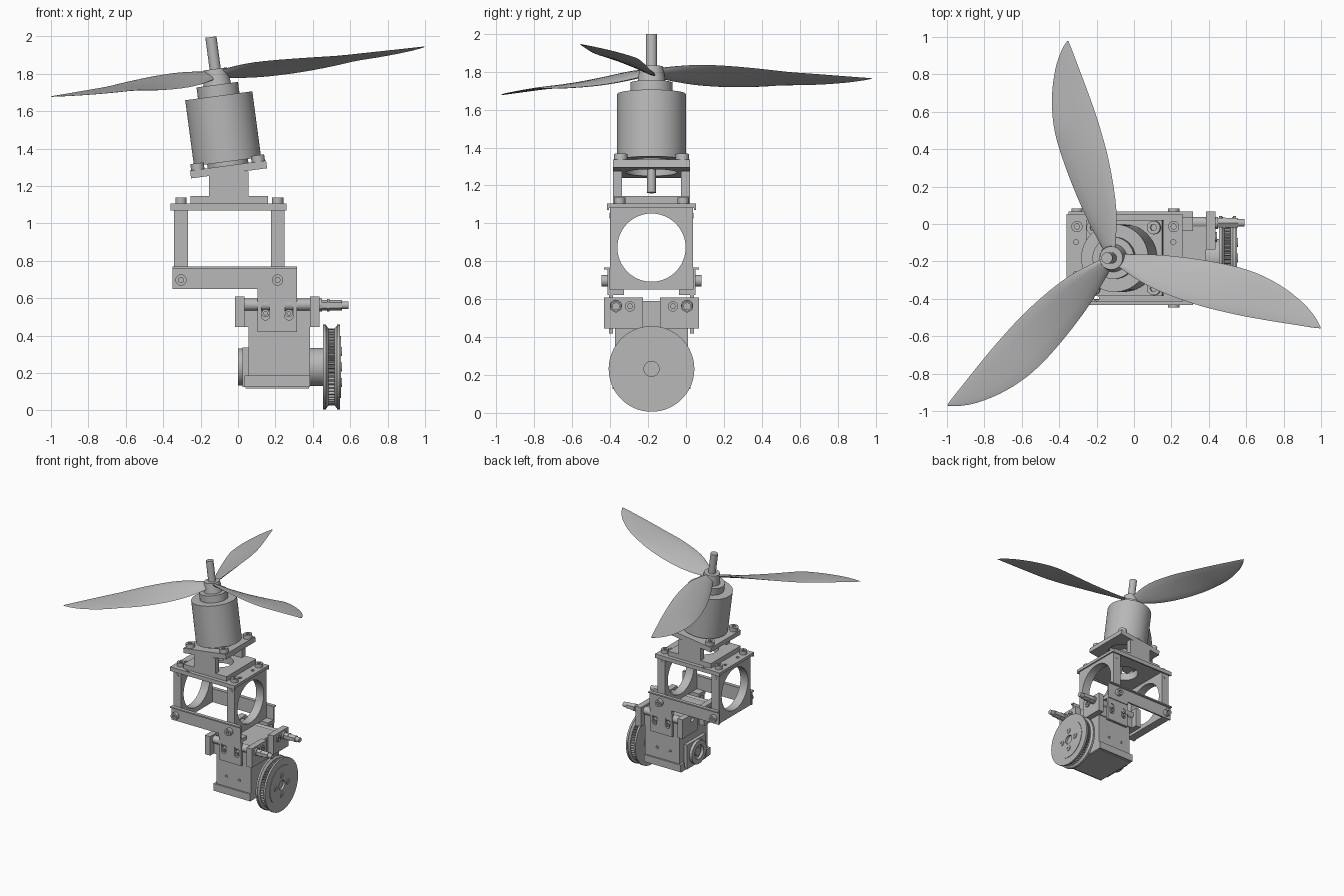
import bpy, bmesh, math
from mathutils import Matrix, Vector

cube = bpy.data.objects.get("Cube")
if cube:
    bpy.data.objects.remove(cube, do_unlink=True)

CY = -0.182                      # the mechanism's symmetry plane in y
SIDES = ((-1, "front"), (1, "back"))
I = Matrix.Identity(4)
ROT = {"x": (90, 0, 90), "y": (90, 0, 0), "z": (0, 0, 0)}


def material(name, colour):
    m = bpy.data.materials.new(name)
    m.use_nodes = True
    m.diffuse_color = colour
    m.node_tree.nodes["Principled BSDF"].inputs["Base Color"].default_value = colour
    return m


METAL = material("plain grey metal", (0.48, 0.48, 0.48, 1))


def add(name, mesh, angle=30):
    mesh.materials.clear()
    mesh.materials.append(METAL)
    mesh.shade_smooth()
    mesh.set_sharp_from_angle(angle=math.radians(angle))
    ob = bpy.data.objects.new(name, mesh)
    bpy.context.collection.objects.link(ob)
    return ob


def from_bmesh(name, bm, angle=30):
    bmesh.ops.recalc_face_normals(bm, faces=bm.faces)
    mesh = bpy.data.meshes.new(name)
    bm.to_mesh(mesh)
    bm.free()
    return add(name, mesh, angle)


def axis_matrix(axis):
    m = Matrix.Identity(3)
    for a, d in zip("XYZ", ROT[axis]):
        m = Matrix.Rotation(math.radians(d), 3, a) @ m
    return m.to_4x4()


def box(name, x, y, z, m=I):
    bm = bmesh.new()
    size = [b - a for a, b in (x, y, z)]
    mid = [(a + b) / 2 for a, b in (x, y, z)]
    bmesh.ops.create_cube(bm, size=1, matrix=m @ Matrix.Translation(mid) @ Matrix.Diagonal((*size, 1)))
    return from_bmesh(name, bm)


def pair_box(name, x, inner, outer, z):
    for s, side in SIDES:
        box(f"{side}_{name}", x, sorted((CY + s * inner, CY + s * outer)), z)


def rod(name, start, axis, length, r, m=I, sides=32, r2=None):
    bm = bmesh.new()
    mat = m @ Matrix.Translation(start) @ axis_matrix(axis) @ Matrix.Translation((0, 0, length / 2))
    bmesh.ops.create_cone(bm, cap_ends=True, segments=sides, radius1=r,
                          radius2=r if r2 is None else r2, depth=abs(length), matrix=mat)
    return from_bmesh(name, bm)


def circle(cx, cy, r, n=32, stretch=0):
    pts = [(cx + r * math.cos(t), cy + r * math.sin(t)) for t in (2 * math.pi * i / n for i in range(n))]
    return [(px, py + math.copysign(stretch, py - cy)) for px, py in pts]


def rect(x0, x1, y0, y1):
    return [(x0, y0), (x1, y0), (x1, y1), (x0, y1)]


def plate(name, axis, at, thick, outline, holes=(), m=I):
    """Flat sheet with holes, facing along an axis and centred at that offset."""
    cu = bpy.data.curves.new(name, "CURVE")
    cu.dimensions, cu.fill_mode, cu.extrude = "2D", "BOTH", thick / 2
    for pts in (outline, *holes):
        sp = cu.splines.new("POLY")
        sp.points.add(len(pts) - 1)
        for p, (a, b) in zip(sp.points, pts):
            p.co = (a, b, 0, 1)
        sp.use_cyclic_u = True
    tmp = bpy.data.objects.new(name, cu)
    bpy.context.collection.objects.link(tmp)
    mesh = bpy.data.meshes.new_from_object(tmp.evaluated_get(bpy.context.evaluated_depsgraph_get()))
    bpy.data.objects.remove(tmp)
    bpy.data.curves.remove(cu)
    shift = Vector([at if a == axis else 0 for a in "xyz"])
    mesh.transform(m @ Matrix.Translation(shift) @ axis_matrix(axis))
    return add(name, mesh)


def screw(name, start, axis, length, r, m=I):
    """Socket head: a short ring with a recessed hexagon."""
    a = "xyz".index(axis)
    flat = [c for i, c in enumerate(start) if i != a]
    sign = -1 if axis == "y" else 1
    plate(name, axis, start[a] + sign * length / 2, abs(length), circle(*flat, r, 20),
          [circle(*flat, r * 0.5, 6)], m)
    rod(name + "_core", start, axis, length * 0.4, r * 0.6, m, 12)


# Tilted motor
T = Matrix.Translation((-0.056, CY, 1.33)) @ Matrix.Rotation(math.radians(-7.6), 4, "Y")
rod("motor_can", (0, 0, 0), "z", 0.355, 0.181, T, 64)
rod("motor_cap", (0, 0, 0.355), "z", 0.06, 0.112, T, 48)
rod("propeller_hub", (0, 0, 0.41), "z", 0.09, 0.075, T, 40, 0.062)
rod("motor_shaft", (0, 0, 0.4), "z", 0.272, 0.03, T)
rod("motor_rear_shaft", (0, 0, -0.17), "z", 0.18, 0.023, T)
rod("motor_rear_boss", (0, 0, -0.03), "z", 0.035, 0.11, T, 48)
plate("motor_mount_plate", "z", -0.042, 0.042, rect(-0.205, 0.205, -0.203, 0.203), [circle(0, 0, 0.135, 48)], T)
for sx in (-1, 1):
    for sy in (-1, 1):
        screw("motor_mount_screw", (sx * 0.163, sy * 0.163, -0.021), "z", 0.034, 0.036, T)

# Propeller blades: station radius, trailing edge, leading edge
STATIONS = [(0.04, -0.03, 0.035), (0.25, -0.08, 0.1), (0.5, -0.091, 0.15), (0.72, -0.075, 0.171),
            (0.9, -0.05, 0.15), (1.05, -0.025, 0.1), (1.14, -0.01, 0.047), (1.185, 0.0, 0.006)]


def smooth_stations(steps=4):
    v = [Vector(s) for s in STATIONS]
    for i in range(len(v) - 1):
        a, b, c, d = v[max(i - 1, 0)], v[i], v[i + 1], v[min(i + 2, len(v) - 1)]
        for k in range(steps):
            t = k / steps
            yield b + 0.5 * t * (c - a + t * (2 * a - 5 * b + 4 * c - d + t * (3 * (b - c) + d - a)))
    yield v[-1]


def blade(name, angle):
    bm = bmesh.new()
    rings = []
    for r, lo, hi in smooth_stations():
        u = r / 1.185
        slope = 0.62 - 0.47 * min(1, u * 1.6)
        thick = 0.013 * (1 - u) + 0.002
        ring = []
        for k in range(12):
            a = 2 * math.pi * k / 12
            p = (lo + hi) / 2 + (hi - lo) / 2 * math.cos(a)
            ring.append(bm.verts.new((r, p, 0.47 - slope * p + thick * math.sin(a))))
        rings.append(ring)
    for a, b in zip(rings, rings[1:]):
        for k in range(12):
            bm.faces.new((a[k], a[k - 1], b[k - 1], b[k]))
    bm.faces.new(rings[0])
    bm.faces.new(rings[-1])
    bm.transform(T @ Matrix.Rotation(math.radians(angle), 4, "Z"))
    from_bmesh(name, bm, 60)


for i in range(3):
    blade(f"propeller_blade_{i + 1}", 101.5 + 120 * i)

# Motor bracket
plate("bracket_foot", "z", 1.125, 0.04, rect(-0.255, 0.16, CY - 0.203, CY + 0.203), [circle(-0.05, CY, 0.11, 40)])
pair_box("bracket_web", (-0.155, 0.055), 0.155, 0.203, (1.14, 1.277))

# Upper frame
small = [circle(x, CY + s * h, 0.014, 12) for x, h in ((-0.31, 0.085), (0.21, 0.085), (-0.2, 0.215)) for s in (-1, 1)]
plate("frame_top_plate", "z", 1.093, 0.024, rect(-0.36, 0.26, CY - 0.235, CY + 0.235),
      [circle(-0.05, CY, 0.11, 40)] + small)
pair_box("top_plate_lip", (-0.36, 0.26), 0.223, 0.235, (1.07, 1.085))
for x, side in ((-0.305, "right"), (0.212, "left")):
    plate(f"{side}_frame_wall", "x", x, 0.073, rect(CY - 0.218, CY + 0.218, 0.65, 1.085),
          [circle(CY, 0.872, 0.18, 64)])
    for s, end in SIDES:
        y = CY + s * 0.168
        screw(f"{side}_{end}_top_screw", (x, y, 1.105), "z", 0.032, 0.03)
        screw(f"{side}_{end}_rail_screw", (x, CY + s * 0.23, 0.697), "y", -s * 0.034, 0.03)
        rod(f"{side}_{end}_wall_screw", (x, CY + s * 0.216, 1.04), "y", -s * 0.006, 0.014, sides=16)

# Lower rails with bent lips and hanging tongues
pair_box("rail", (-0.35, 0.315), 0.218, 0.232, (0.65, 0.765))
pair_box("rail_lip", (-0.35, 0.315), 0.22, 0.25, (0.757, 0.768))
pair_box("rail_bend", (0.105, 0.315), 0.145, 0.232, (0.622, 0.652))
for s, side in SIDES:
    slots = [circle(x, 0.53, 0.022, 20, 0.025) for x in (0.147, 0.272)]
    plate(f"{side}_tongue", "y", CY + s * 0.214, 0.022, rect(0.105, 0.315, 0.42, 0.645), slots)
    for x in (0.147, 0.272):
        screw(f"{side}_tongue_screw", (x, CY + s * 0.2, 0.52), "y", -s * 0.034, 0.021)

# Gearbox
box("gearbox_body", (0.055, 0.385), (CY - 0.192, CY + 0.192), (0.125, 0.59))
pair_box("gearbox_bottom_flange", (0.035, 0.385), 0.15, 0.205, (0.125, 0.187))
box("gearbox_bottom_plate", (0.04, 0.38), (CY - 0.19, CY + 0.19), (0.118, 0.14))
box("gearbox_end_plate", (0.025, 0.06), (CY - 0.13, CY + 0.13), (0.125, 0.335))
plate("bearing_ring", "x", 0.018, 0.035, circle(CY, 0.232, 0.1, 40), [circle(CY, 0.232, 0.06, 32)])
rod("bearing_shaft", (0.01, CY, 0.232), "x", 0.05, 0.035)
for s, side in SIDES:
    for x in (0.147, 0.272):
        screw(f"{side}_gearbox_screw", (x, CY + s * 0.19, 0.275), "y", -s * 0.006, 0.014)

# Clamps and tension rods
pair_box("clamp_web", (-0.01, 0.43), 0.15, 0.2, (0.445, 0.545))
for s, side in SIDES:
    ys = sorted((CY + s * 0.045, CY + s * 0.25))
    for x, end in ((0.01, "right"), (0.41, "left")):
        plate(f"{side}_{end}_clamp_wall", "x", x, 0.05, rect(*ys, 0.445, 0.61),
              [circle(CY + s * 0.113, 0.562, 0.02, 16)])
    y = CY + s * 0.188
    rod(f"{side}_clamp_rod", (0, y, 0.565), "x", 0.45, 0.032)
    rod(f"{side}_hex_spacer", (0.43, y, 0.562), "x", 0.125, 0.029, sides=6)
    rod(f"{side}_rod_tip", (0.55, y, 0.562), "x", 0.042, 0.02)
    for x in (0.435, 0.475):
        rod(f"{side}_rod_nut", (x, y, 0.562), "x", 0.015, 0.034, sides=6)
    screw(f"{side}_clamp_screw", (0.43, CY + s * 0.113, 0.562), "x", 0.014, 0.027)

# Toothed pulley
rod("pulley_sleeve", (0.38, CY, 0.232), "x", 0.08, 0.102, sides=48)
bore = [circle(CY, 0.232, 0.04, 32)]
TEETH = 56
teeth = []
for i in range(TEETH * 4):
    a, r = 2 * math.pi * i / (TEETH * 4), 0.205 if i % 4 < 2 else 0.188
    teeth.append((CY + r * math.cos(a), 0.232 + r * math.sin(a)))
plate("pulley_teeth", "x", 0.5, 0.06, teeth, bore)
for x, side, flip in ((0.463, "inner", 1), (0.538, "outer", -1)):
    plate(f"pulley_{side}_flange", "x", x, 0.016, circle(CY, 0.232, 0.226, 64), bore)
    rod(f"pulley_{side}_bevel", (x + flip * 0.007, CY, 0.232), "x", flip * 0.014,
        0.224 if flip > 0 else 0.206, sides=64, r2=0.206 if flip > 0 else 0.224)
plate("pulley_face", "x", 0.547, 0.006, circle(CY, 0.232, 0.165, 64), bore)
for i in range(4):
    a = i * math.pi / 2
    screw("pulley_screw", (0.548, CY + 0.083 * math.cos(a), 0.232 + 0.083 * math.sin(a)), "x", 0.008, 0.024)
